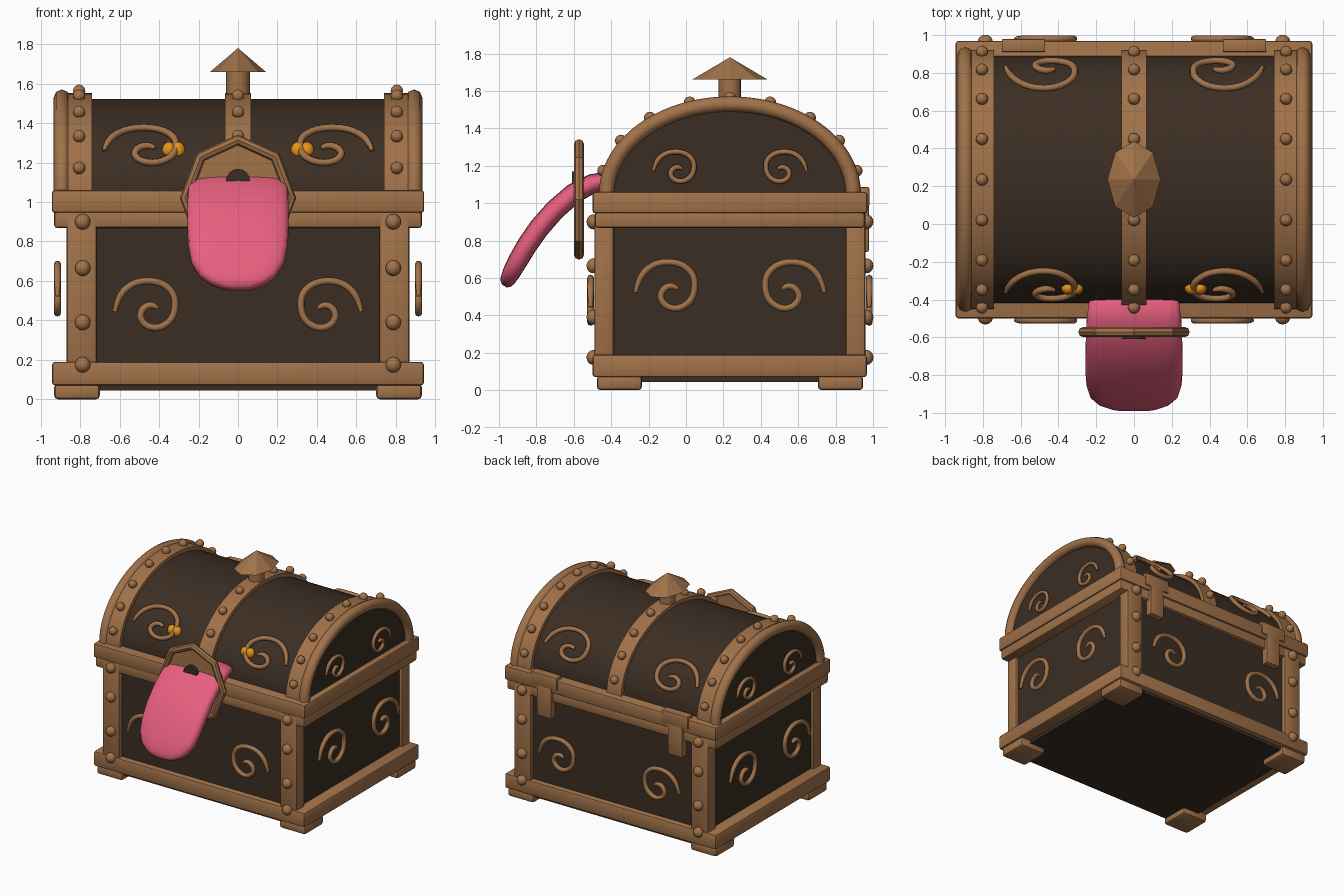
import bpy, bmesh, math
from mathutils import Matrix, Vector

if "Cube" in bpy.data.objects:
    bpy.data.objects.remove(bpy.data.objects["Cube"])

CY = 0.235          # middle of the chest in y
LID_Z = 1.06        # height where the lid starts


def material(name, rgb):
    m = bpy.data.materials.new(name)
    m.diffuse_color = (*rgb, 1)
    m.use_nodes = True
    m.node_tree.nodes["Principled BSDF"].inputs["Base Color"].default_value = m.diffuse_color
    return m


TRIM = material("trim_brown", (0.36, 0.17, 0.068))
DARK = material("dark_wood", (0.044, 0.027, 0.017))
PINK = material("tongue_pink", (0.80, 0.115, 0.21))
GOLD = material("eye_orange", (0.80, 0.29, 0.008))


def finish(name, mesh, mat, angle=35):
    mesh.materials.clear()
    mesh.materials.append(mat)
    mesh.shade_smooth()
    mesh.set_sharp_from_angle(angle=math.radians(angle))
    ob = bpy.data.objects.new(name, mesh)
    bpy.context.collection.objects.link(ob)
    return ob


def from_bm(name, bm, mat, angle=35):
    bmesh.ops.recalc_face_normals(bm, faces=bm.faces)
    me = bpy.data.meshes.new(name)
    bm.to_mesh(me)
    bm.free()
    return finish(name, me, mat, angle)


def box(name, x, y, z, mat=TRIM, bevel=0.015):
    """Box from (min, max) pairs with softened edges."""
    bm = bmesh.new()
    size = Vector((x[1] - x[0], y[1] - y[0], z[1] - z[0]))
    mid = Vector((x[0] + x[1], y[0] + y[1], z[0] + z[1])) / 2
    bmesh.ops.create_cube(bm, size=1, matrix=Matrix.Translation(mid) @ Matrix.Diagonal((*size, 1)))
    if bevel:
        bmesh.ops.bevel(bm, geom=bm.edges[:], offset=bevel, segments=2, profile=0.5, affect='EDGES')
    return from_bm(name, bm, mat)


def ball(name, pos, scale, mat=TRIM):
    bm = bmesh.new()
    bmesh.ops.create_uvsphere(bm, u_segments=14, v_segments=8, radius=1,
                              matrix=Matrix.Translation(pos) @ Matrix.Diagonal((*scale, 1)))
    return from_bm(name, bm, mat, 60)


def tube(name, pts, radius, mat=TRIM, cyclic=False, smooth=True, taper=False, angle=50):
    cu = bpy.data.curves.new(name, 'CURVE')
    cu.dimensions = '3D'
    cu.bevel_depth, cu.bevel_resolution, cu.use_fill_caps = radius, 2, True
    sp = cu.splines.new('NURBS' if smooth else 'POLY')
    sp.points.add(len(pts) - 1)
    for i, p in enumerate(pts):
        sp.points[i].co = (*p, 1)
        if taper and i in (0, len(pts) - 1):
            sp.points[i].radius = 0.6
    sp.use_cyclic_u = cyclic
    if smooth:
        sp.order_u, sp.use_endpoint_u, sp.resolution_u = 3, True, 4
    tmp = bpy.data.objects.new(name + "_path", cu)
    bpy.context.collection.objects.link(tmp)
    dg = bpy.context.evaluated_depsgraph_get()
    me = bpy.data.meshes.new_from_object(tmp.evaluated_get(dg))
    bpy.data.objects.remove(tmp)
    return finish(name, me, mat, angle)


def arch(name, x0, x1, a, b, mat, n=36):
    """Solid half ellipse extruded along x."""
    bm = bmesh.new()
    vs = [bm.verts.new((x0, CY - a * math.cos(math.pi * i / n), LID_Z - 0.02 + (b + 0.02) * math.sin(math.pi * i / n)))
          for i in range(n + 1)]
    f = bm.faces.new(vs)
    r = bmesh.ops.extrude_face_region(bm, geom=[f])
    bmesh.ops.translate(bm, verts=[v for v in r['geom'] if isinstance(v, bmesh.types.BMVert)], vec=(x1 - x0, 0, 0))
    return from_bm(name, bm, mat)


# Chest body, rims, corner posts and feet
box("body", (-0.845, 0.845), (-0.455, 0.925), (0.045, 1.0), DARK, 0)
box("bottom_rim", (-0.942, 0.942), (-0.5, 0.967), (0.07, 0.19))
box("upper_rim", (-0.932, 0.932), (-0.487, 0.955), (0.868, 0.96))
box("lid_rim", (-0.944, 0.944), (-0.5, 0.97), (0.945, 1.06))
for sx in (-1, 1):
    for sy in (-1, 1):
        xs = lambda a, b: tuple(sorted((sx * a, sx * b)))
        ys = lambda a, b: tuple(sorted((CY + sy * a, CY + sy * b)))
        box("corner_post", xs(0.716, 0.868), ys(0.62, 0.725), (0.12, 0.95))
        box("foot", xs(0.70, 0.932), ys(0.47, 0.712), (0.0, 0.08), bevel=0.02)
        for z in (0.175, 0.39, 0.665, 0.9):
            ball("post_rivet", (sx * 0.787, CY + sy * 0.73, z), (0.04, 0.037, 0.04))

# Domed lid with three bands, end hoops and rivets
arch("lid", -0.895, 0.895, 0.655, 0.463, DARK)
for x0, x1 in ((-0.885, -0.74), (-0.065, 0.065), (0.74, 0.885)):
    arch("lid_band", x0, x1, 0.685, 0.492, TRIM)
    for deg in (13, 33, 52, 72, 90, 108, 128, 147, 167):
        t = math.radians(deg)
        ball("lid_rivet", ((x0 + x1) / 2 if x0 == -0.065 else math.copysign(0.805, x0),
                           CY - 0.695 * math.cos(t), LID_Z + 0.503 * math.sin(t)), (0.032,) * 3)
for sx in (-1, 1):
    tube("end_hoop", [(sx * 0.893, CY - 0.66 * math.cos(math.pi * i / 32),
                       LID_Z - 0.01 + 0.48 * math.sin(math.pi * i / 32)) for i in range(33)], 0.041)

# Knob on top: round stem and stretched eight-sided cap
bm = bmesh.new()
bmesh.ops.create_cone(bm, cap_ends=True, segments=16, radius1=0.06, radius2=0.06, depth=0.18,
                      matrix=Matrix.Translation((0, CY, 1.59)))
from_bm("knob_stem", bm, TRIM)
bm = bmesh.new()
bmesh.ops.create_cone(bm, cap_ends=True, segments=8, radius1=1, radius2=0, depth=0.12,
                      matrix=Matrix.Translation((0, CY, 1.72)) @ Matrix.Diagonal((0.141, 0.203, 1, 1)))
from_bm("knob_cap", bm, TRIM, 5)

# Hinges on the back
for sx in (-1, 1):
    c = sx * 0.585
    box("hinge_top", (c - 0.115, c + 0.115), (0.91, 0.98), (0.98, 1.085), bevel=0.008)
    box("hinge_leaf", (c - 0.065, c + 0.065), (0.91, 0.978), (0.74, 1.0), bevel=0.008)

# Scroll ornaments: one spiral mapped on to each face
SCROLL = [(-1, -.3), (-.9, .3), (-.5, .85), (0, 1.03), (.55, .93), (.93, .5), (1.0, -.05), (.88, -.65),
          (.45, -1.02), (.02, -.92), (-.2, -.5), (-.05, -.1), (.25, .02), (.4, -.15)]


def scroll(name, place, r=0.018):
    tube(name, [place(u, v) for u, v in SCROLL], r, taper=True)


def on_lid(sx, sy, u, v):
    z = 1.288 + 0.09 * v
    return (sx * (0.495 - 0.185 * u), CY + sy * 0.66 * math.sqrt(1 - ((z - LID_Z) / 0.468) ** 2), z)


for s in (-1, 1):
    for t in (-1, 1):
        scroll("body_scroll", lambda u, v: (s * (0.47 - 0.155 * u), CY + t * 0.745, 0.48 + 0.12 * v))
        scroll("lid_scroll", lambda u, v: on_lid(s, t, u, v))
        scroll("side_scroll", lambda u, v: (s * 0.915, CY + t * (0.345 - 0.16 * u), 0.56 + 0.125 * v))
        scroll("lid_end_scroll", lambda u, v: (s * 0.91, CY + t * (0.30 - 0.11 * u), 1.195 + 0.08 * v), 0.014)

# Eyes in the front scrolls
for s in (-1, 1):
    ball("eye", (s * 0.35, -0.34, 1.263), (0.036, 0.034, 0.042), GOLD)
    ball("eye", (s * 0.303, -0.34, 1.263), (0.036, 0.034, 0.042), GOLD)

# Lock plate with its eight-sided ring and keyhole
ring = [(0.268 * math.sin(math.pi * i / 4), -0.572, 1.02 + 0.295 * math.cos(math.pi * i / 4)) for i in range(8)]
tube("lock_ring", ring, 0.027, cyclic=True, smooth=False, angle=30)
bm = bmesh.new()
f = bm.faces.new([bm.verts.new(p) for p in ring])
r = bmesh.ops.extrude_face_region(bm, geom=[f])
bmesh.ops.translate(bm, verts=[v for v in r['geom'] if isinstance(v, bmesh.types.BMVert)], vec=(0, 0.02, 0))
from_bm("lock_plate", bm, TRIM)
bm = bmesh.new()
bmesh.ops.create_cone(bm, cap_ends=True, segments=16, radius1=0.06, radius2=0.06, depth=0.03,
                      matrix=Matrix.Translation((0, -0.595, 1.108)) @ Matrix.Rotation(math.pi / 2, 4, 'X'))
from_bm("keyhole", bm, DARK)

# Tongue: rounded cross-sections lofted along a drooping path (y, z, half width, half thickness)
PATH = [(-0.385, 1.125, .20, .02), (-0.41, 1.125, .238, .045), (-0.50, 1.105, .25, .052), (-0.60, 1.052, .255, .055),
        (-0.70, .965, .257, .056), (-0.785, .868, .257, .056), (-0.85, .775, .252, .055), (-0.90, .69, .235, .053),
        (-0.935, .625, .195, .048), (-0.955, .585, .14, .04), (-0.965, .563, .08, .028), (-0.969, .556, .03, .012)]
bm = bmesh.new()
loops, N = [], 24
for i, (y, z, w, h) in enumerate(PATH):
    p, q = PATH[max(i - 1, 0)], PATH[min(i + 1, len(PATH) - 1)]
    d = Vector((0, q[0] - p[0], q[1] - p[1])).normalized()
    up = Vector((0, d.z, -d.y))
    loop = []
    for k in range(N):
        a = 2 * math.pi * k / N
        cx, cz = (math.copysign(abs(v) ** 0.6, v) for v in (math.cos(a), math.sin(a)))
        loop.append(bm.verts.new(Vector((w * cx, y, z)) + up * h * cz))
    loops.append(loop)
for l0, l1 in zip(loops, loops[1:]):
    for k in range(N):
        bm.faces.new((l0[k], l0[(k + 1) % N], l1[(k + 1) % N], l1[k]))
bm.faces.new(loops[0])
bm.faces.new(loops[-1])
from_bm("tongue", bm, PINK, 75)
